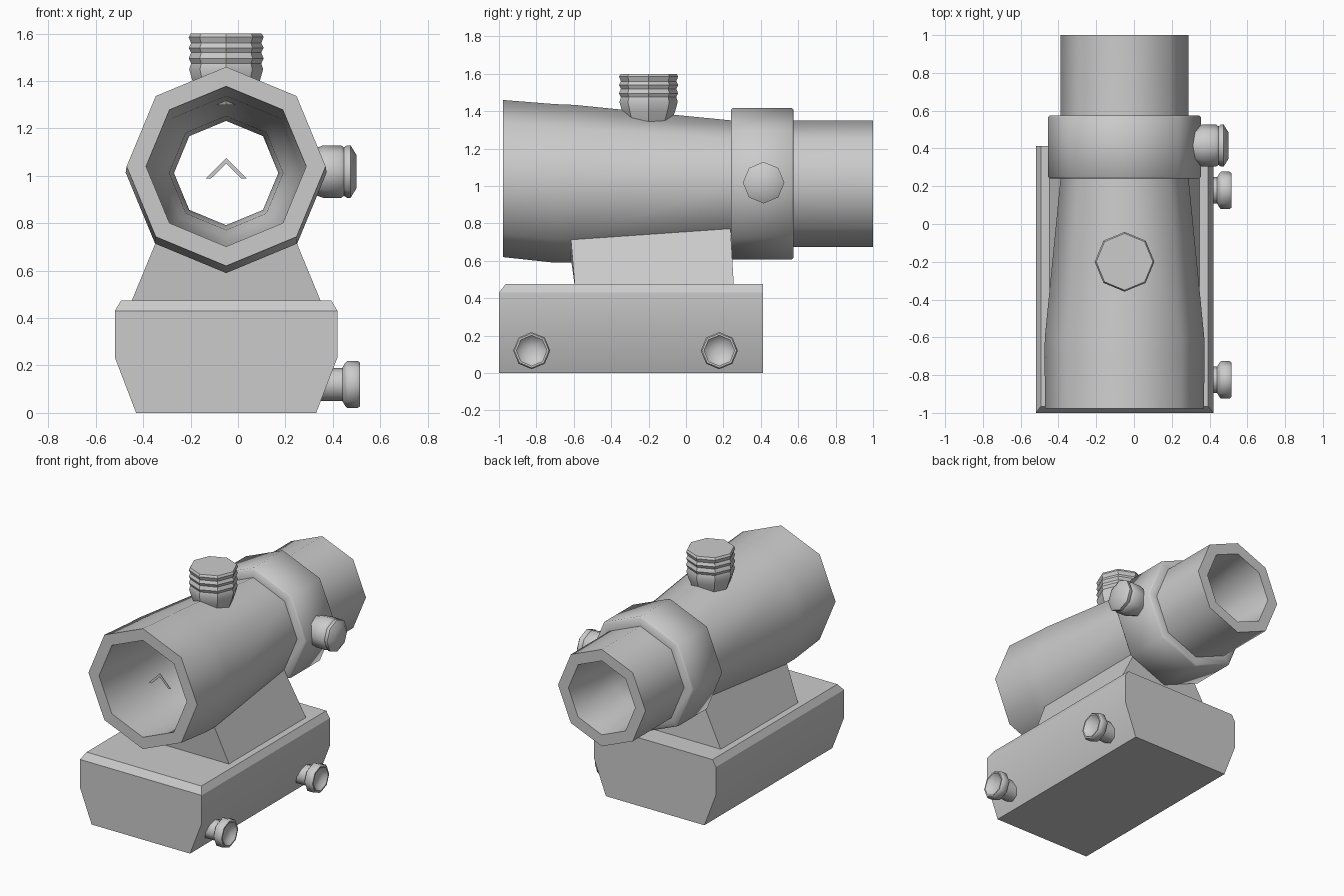
import bpy, bmesh, math
from mathutils import Vector

if "Cube" in bpy.data.objects:
    bpy.data.objects.remove(bpy.data.objects["Cube"])

CX, CZ, SIDES = -0.05, 1.012, 8   # scope axis and number of sides


def finish(name, bm, angle):
    bmesh.ops.recalc_face_normals(bm, faces=bm.faces[:])
    mesh = bpy.data.meshes.new(name)
    bm.to_mesh(mesh)
    bm.free()
    ob = bpy.data.objects.new(name, mesh)
    bpy.context.collection.objects.link(ob)
    bpy.ops.object.select_all(action='DESELECT')
    ob.select_set(True)
    bpy.context.view_layer.objects.active = ob
    bpy.ops.object.shade_smooth_by_angle(angle=math.radians(angle))
    return ob


def loft(name, rings, closed=False, angle=50):
    """Skin equal-length rings of points; closed joins last ring to first, else ends are capped."""
    bm = bmesh.new()
    vs = [[bm.verts.new(p) for p in ring] for ring in rings]
    n = len(vs[0])
    pairs = list(zip(vs, vs[1:])) + ([(vs[-1], vs[0])] if closed else [])
    for a, b in pairs:
        for i in range(n):
            j = (i + 1) % n
            bm.faces.new((a[i], a[j], b[j], b[i]))
    if not closed:
        bm.faces.new(vs[0])
        bm.faces.new(vs[-1])
    return finish(name, bm, angle)


def octagon(centre, radius, axis):
    """Octagon ring with its corners on the world axes."""
    u, v = {'X': ((0, 1, 0), (0, 0, 1)), 'Y': ((1, 0, 0), (0, 0, 1)),
            'Z': ((1, 0, 0), (0, 1, 0))}[axis]
    u, v = Vector(u), Vector(v)
    return [Vector(centre) + radius * (math.cos(a) * u + math.sin(a) * v)
            for a in (2 * math.pi * i / SIDES for i in range(SIDES))]


# Main tube: outside front to back, then inside back to front (y, radius, centre z)
tube = [(-0.978, 0.42, 1.04), (-0.7, 0.424, 1.014), (-0.6, 0.422, 1.012), (0.25, 0.338, CZ),
        (1.0, 0.338, CZ), (1.0, 0.258, CZ), (0.6, 0.22, CZ), (0.3, 0.24, CZ),
        (0.24, 0.27, CZ), (-0.6, 0.325, CZ), (-0.978, 0.338, 1.04)]
loft("scope_tube", [octagon((CX, y, z), r, 'Y') for y, r, z in tube], closed=True)

# Collar around the tube
collar = [(0.24, 0.33), (0.24, 0.395), (0.25, 0.405), (0.565, 0.405), (0.575, 0.395), (0.575, 0.33)]
loft("collar", [octagon((CX, y, CZ), r, 'Y') for y, r in collar], closed=True)

# Aiming chevron floating inside the tube
chevron = [(-0.085, 0.99), (0, 1.075), (0.085, 0.99), (0.063, 0.99), (0, 1.052), (-0.063, 0.99)]
loft("aiming_chevron", [[(CX + x, y, z) for x, z in chevron] for y in (-0.792, -0.788)], angle=20)

# Pedestal joining tube and base; its top follows the underside of the tube


def pedestal_end(y_low, y_high, half, z_side, z_mid):
    return [(CX - 0.404, y_low, 0.46), (CX + 0.404, y_low, 0.46), (CX + half, y_high, z_side),
            (CX, y_high, z_mid), (CX - half, y_high, z_side)]


loft("pedestal", [pedestal_end(-0.594, -0.615, 0.299, 0.714, 0.61),
                  pedestal_end(0.256, 0.238, 0.239, 0.773, 0.69)], angle=30)

# Mount base with chamfered upper edges, front top edge cut back


def base_section(y, y_top):
    half = [(0.38, 0, y), (0.47, 0.235, y), (0.47, 0.43, y), (0.443, 0.475, y_top)]
    return ([(CX + x, yy, z) for x, z, yy in half] +
            [(CX - x, yy, z) for x, z, yy in reversed(half)])


bm = bmesh.new()
front = [bm.verts.new(p) for p in base_section(-1.0, -0.965)]
back = [bm.verts.new(p) for p in base_section(0.412, 0.412)]
for i in range(8):
    j = (i + 1) % 8
    bm.faces.new((front[i], front[j], back[j], back[i]))
bm.faces.new(back)
bm.faces.new([front[i] for i in (0, 1, 2, 5, 6, 7)])
bm.faces.new([front[i] for i in (2, 3, 4, 5)])
finish("mount_base", bm, 30)

# Ridged top turret (z, radius)
turret = [(1.30, 0.10), (1.34, 0.12), (1.40, 0.142), (1.45, 0.156), (1.475, 0.148), (1.495, 0.158),
          (1.52, 0.148), (1.54, 0.158), (1.56, 0.148), (1.585, 0.158), (1.60, 0.15)]
loft("top_turret", [octagon((CX, -0.2, z), r, 'Z') for z, r in turret], angle=35)

# Side turret on the collar (x, radius)
side = [(0.25, 0.09), (0.33, 0.10), (0.36, 0.111), (0.435, 0.111), (0.447, 0.102),
        (0.46, 0.111), (0.475, 0.111), (0.50, 0.07)]
loft("side_turret", [octagon((x, 0.415, 1.018), r, 'X') for x, r in side])

# Two clamp screws with dished heads (x, radius)
screw = [(0.28, 0.07), (0.44, 0.07), (0.452, 0.09), (0.46, 0.099), (0.505, 0.099),
         (0.515, 0.092), (0.515, 0.082), (0.49, 0.06), (0.482, 0.02)]
for label, y in (("front", -0.825), ("rear", 0.178)):
    loft(label + "_clamp_screw", [octagon((x, y, 0.12), r, 'X') for x, r in screw])
